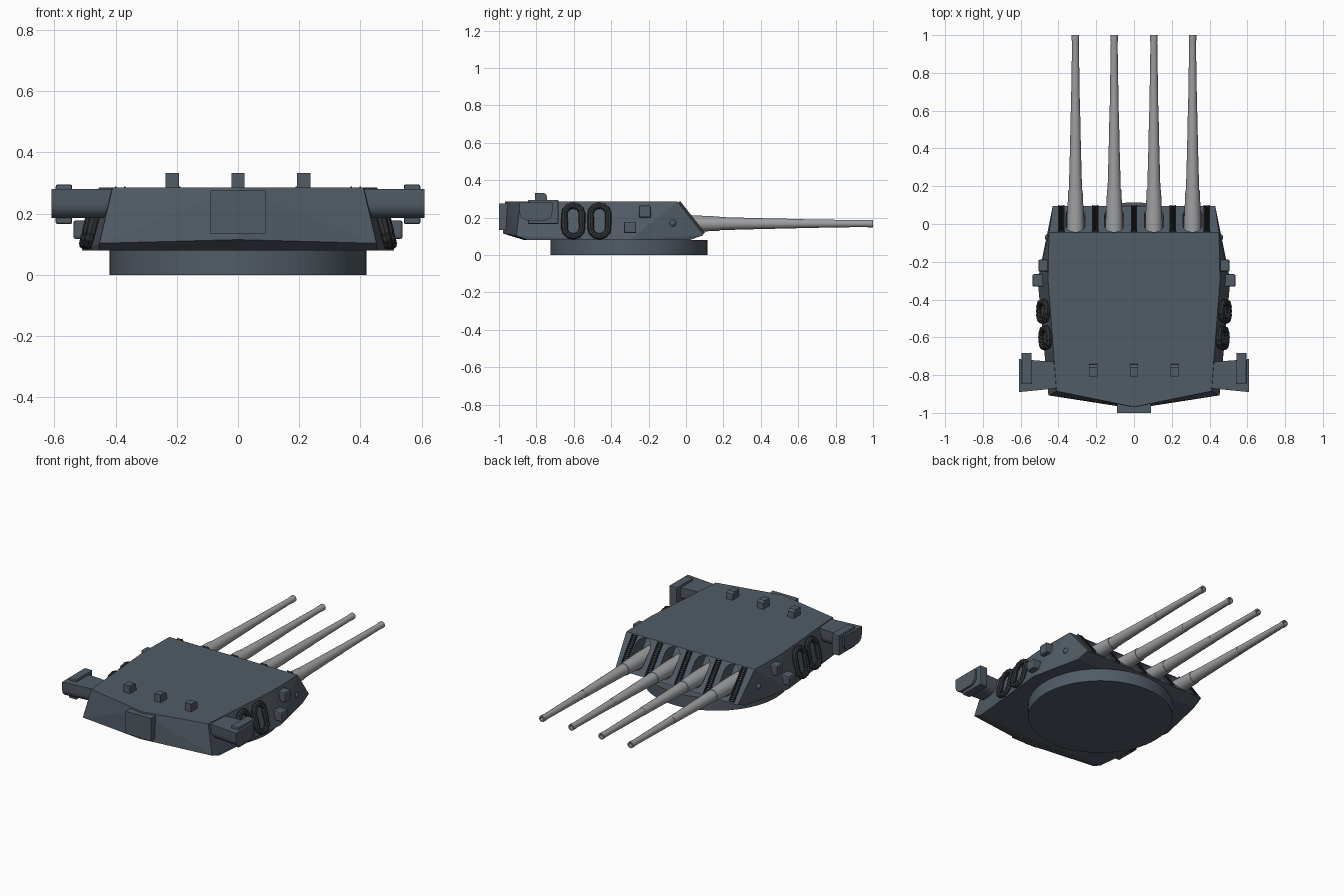
import bpy, bmesh, math
from mathutils import Matrix, Vector

cube = bpy.data.objects.get("Cube")
if cube:
    bpy.data.objects.remove(cube, do_unlink=True)


def material(name, rgb):
    m = bpy.data.materials.new(name)
    m.use_nodes = True
    m.diffuse_color = (*rgb, 1)
    bsdf = m.node_tree.nodes["Principled BSDF"]
    bsdf.inputs["Base Color"].default_value = (*rgb, 1)
    bsdf.inputs["Roughness"].default_value = 0.7
    return m


ARMOUR = material("blue grey armour", (0.083, 0.105, 0.13))
STEEL = material("light barrel grey", (0.34, 0.345, 0.355))
DARK = material("dark fittings", (0.03, 0.034, 0.038))


def finish(name, bm, mat, smooth=None):
    bmesh.ops.recalc_face_normals(bm, faces=bm.faces)
    mesh = bpy.data.meshes.new(name)
    bm.to_mesh(mesh)
    bm.free()
    mesh.materials.append(mat)
    ob = bpy.data.objects.new(name, mesh)
    bpy.context.collection.objects.link(ob)
    if smooth:
        bpy.ops.object.select_all(action="DESELECT")
        ob.select_set(True)
        bpy.context.view_layer.objects.active = ob
        bpy.ops.object.shade_smooth_by_angle(angle=math.radians(smooth))
    return ob


def hull(name, points, mat=ARMOUR, smooth=None):
    bm = bmesh.new()
    for p in points:
        bm.verts.new(p)
    result = bmesh.ops.convex_hull(bm, input=bm.verts)
    loose = [v for v in result["geom_interior"] if isinstance(v, bmesh.types.BMVert)]
    bmesh.ops.delete(bm, geom=loose, context="VERTS")
    bmesh.ops.dissolve_limit(bm, angle_limit=0.01, verts=bm.verts, edges=bm.edges)
    return finish(name, bm, mat, smooth)


def add_box(bm, centre, size, basis=Matrix()):
    m = Matrix.Translation(centre) @ basis @ Matrix.Diagonal((*size, 1))
    bmesh.ops.create_cube(bm, size=1, matrix=m)


def box(name, lo, hi, bevel=0.0):
    bm = bmesh.new()
    lo, hi = Vector(lo), Vector(hi)
    size = [abs(d) for d in hi - lo]
    add_box(bm, (lo + hi) / 2, size)
    if bevel:
        bmesh.ops.bevel(bm, geom=bm.edges[:], offset=bevel, segments=2,
                        profile=0.5, affect="EDGES")
    return finish(name, bm, ARMOUR)


# Round base ring
bm = bmesh.new()
bmesh.ops.create_cone(bm, cap_ends=True, segments=64, radius1=0.42, radius2=0.42,
                      depth=0.08, matrix=Matrix.Translation((0, -0.305, 0.04)))
finish("base_ring", bm, ARMOUR, 30)

# Armoured gunhouse: roof, lower rim and floor corners
half = [(0, -0.968, 0.285), (0.41, -0.885, 0.285), (0.455, -0.3, 0.285), (0.45, -0.045, 0.285),
        (0, -0.978, 0.115), (0.453, -0.907, 0.103), (0.43, 0.095, 0.107),
        (0, -0.865, 0.08), (0.455, -0.845, 0.08), (0.51, -0.3, 0.08), (0.44, 0.02, 0.08)]
house = hull("gunhouse", [(s * x, y, z) for x, y, z in half for s in (1, -1) if x or s > 0])

# Sloped front face frame
across = Vector((1, 0, 0))
down = Vector((0, 0.14, -0.178)).normalized()
out = Vector((0, 0.178, 0.14)).normalized()
ridge = Vector((0, -0.045, 0.285))
face_basis = Matrix((across, down, out)).transposed().to_4x4()
GUNS = (-0.31, -0.105, 0.105, 0.31)

# Gun ports cut through the front face
for x in GUNS:
    pts = []
    for s in (0.055, 0.155):
        for i in range(24):
            a = i * math.tau / 24
            p = ridge + across * (x + 0.05 * math.cos(a)) + down * (s + 0.05 * math.sin(a))
            pts += [p + Vector((0, 0.06, 0)), p - Vector((0, 0.11, 0))]
    cutter = hull("port_cutter", pts)
    cutter.hide_render = True
    mod = house.modifiers.new("port", "BOOLEAN")
    mod.operation, mod.solver, mod.object = "DIFFERENCE", "EXACT", cutter
    bpy.context.view_layer.objects.active = house
    bpy.ops.object.modifier_apply(modifier=mod.name)
    bpy.data.objects.remove(cutter, do_unlink=True)

# Stepped tapering barrels with bored muzzles
profile = [(-0.16, 0), (-0.16, 0.046), (0.02, 0.045), (0.18, 0.038), (0.18, 0.035),
           (0.4, 0.029), (0.59, 0.025), (0.59, 0.024), (0.96, 0.018), (0.975, 0.02),
           (1, 0.02), (1, 0.012), (0.95, 0.012), (0.95, 0)]
for n, x in enumerate(GUNS):
    bm = bmesh.new()
    verts = [bm.verts.new((x + r, y, 0.168)) for y, r in profile]
    edges = [bm.edges.new(pair) for pair in zip(verts, verts[1:])]
    bmesh.ops.spin(bm, geom=verts + edges, cent=(x, 0, 0.168), axis=(0, 1, 0),
                   angle=math.tau, steps=24)
    bmesh.ops.remove_doubles(bm, verts=bm.verts, dist=0.0001)
    finish(f"gun_barrel_{n + 1}", bm, STEEL, 30)

# Ladders between the gun ports
for n, x in enumerate((-0.385, -0.205, 0, 0.205, 0.385)):
    bm = bmesh.new()
    start = ridge + across * x + out * 0.006
    for side in (-1, 1):
        add_box(bm, start + down * 0.113 + across * side * 0.014, (0.005, 0.215, 0.014), face_basis)
    for i in range(17):
        add_box(bm, start + down * (0.01 + i * 0.0129), (0.028, 0.005, 0.01), face_basis)
    finish(f"front_ladder_{n + 1}", bm, DARK)


def wall_x(y, z):
    """Half width of the side wall behind its widest point."""
    t = (-0.3 - y) / 0.585
    roof, floor = 0.455 - 0.045 * t, 0.51 - 0.057 * t
    return floor + (roof - floor) * (z - 0.08) / 0.205


def raft(name, side, y, z):
    """Lashed oval float leaning on the side wall."""
    bm = bmesh.new()
    rings = []
    count = 48
    for i in range(count):
        a = i * math.tau / count
        r = 0.018 if i % 4 < 2 else 0.0155
        stretch = 0.037 * (0 if abs(math.sin(a)) < 0.01 else math.copysign(1, math.sin(a)))
        ring = []
        for j in range(8):
            b = j * math.tau / 8
            d = 0.047 + r * math.cos(b)
            ring.append(bm.verts.new((r * math.sin(b), d * math.cos(a), d * math.sin(a) + stretch)))
        rings.append(ring)
    for i in range(count):
        p, q = rings[i], rings[(i + 1) % count]
        for j in range(8):
            k = (j + 1) % 8
            bm.faces.new((p[j], p[k], q[k], q[j]))
    lean = Matrix.Rotation(-side * 0.24, 4, "Y")
    place = Matrix.Translation((side * (wall_x(y, z) + 0.014), y, z))
    bm.transform(place @ lean)
    finish(name, bm, DARK)


# Fittings on both sides
for side, word in ((1, "left"), (-1, "right")):
    for n, y in enumerate((-0.603, -0.463)):
        raft(f"{word}_life_raft_{n + 1}", side, y, 0.182)
    box(f"{word}_upper_locker", (side * 0.42, -0.252, 0.2), (side * 0.506, -0.188, 0.265), 0.008)
    box(f"{word}_lower_locker", (side * 0.43, -0.332, 0.117), (side * 0.538, -0.266, 0.178), 0.008)

    # Round side port
    bm = bmesh.new()
    bmesh.ops.create_uvsphere(bm, u_segments=16, v_segments=8, radius=0.02,
                              matrix=Matrix.Translation((side * 0.452, -0.072, 0.17)))
    finish(f"{word}_side_port", bm, ARMOUR, 40)

    # Rangefinder arm with rounded underside, flaring outwards
    pts = []
    for x, back, front in ((0.36, -0.865, -0.735), (0.47, -0.872, -0.728), (0.61, -0.89, -0.715)):
        pts += [(side * x, back, 0.28), (side * x, front, 0.28)]
        for i in range(7):
            a = i * math.pi / 12
            c, s = 0.045 * math.cos(a), 0.045 * math.sin(a)
            pts += [(side * x, front - 0.045 + c, 0.23 - s), (side * x, back + 0.045 - c, 0.23 - s)]
    hull(f"{word}_rangefinder_arm", pts, ARMOUR, 30)
    box(f"{word}_rangefinder_hood", (side * 0.542, -0.845, 0.166), (side * 0.596, -0.682, 0.295), 0.006)

# Roof periscopes with sloped hoods
for n, x in enumerate((-0.215, 0, 0.215)):
    outline = [(-0.807, 0.28), (-0.807, 0.333), (-0.76, 0.333), (-0.745, 0.322), (-0.742, 0.28)]
    hull(f"roof_periscope_{n + 1}", [(x + w, y, z) for w in (-0.022, 0.022) for y, z in outline])

# Rear access door
box("rear_door", (-0.09, -1, 0.134), (0.09, -0.945, 0.276))
